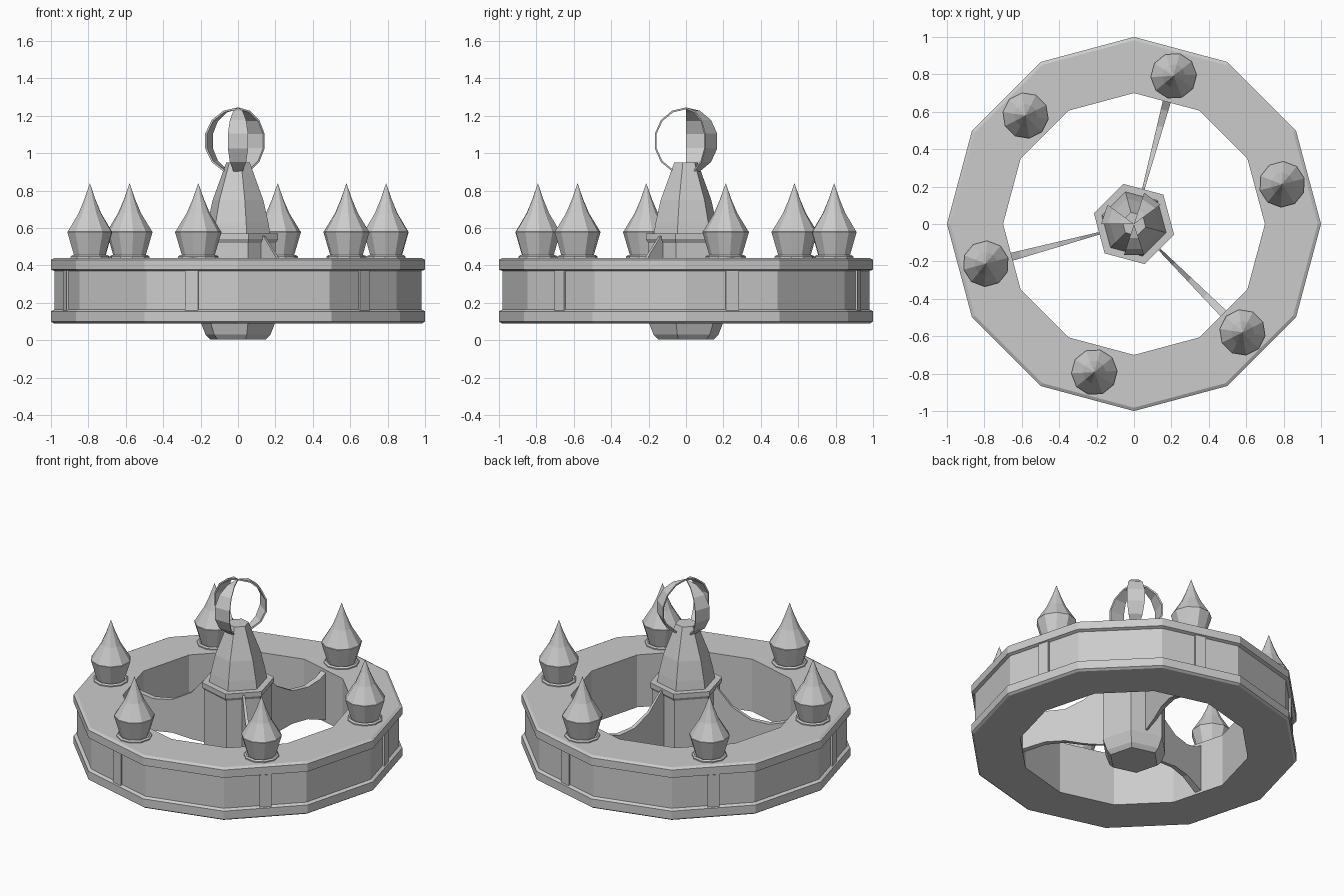
import bpy, bmesh
from math import sin, cos, radians
from mathutils import Matrix

if "Cube" in bpy.data.objects:
    bpy.data.objects.remove(bpy.data.objects["Cube"])


def finish(name, bm, mat=None):
    bmesh.ops.remove_doubles(bm, verts=bm.verts, dist=1e-5)
    bmesh.ops.recalc_face_normals(bm, faces=bm.faces)
    if mat:
        bm.transform(mat)
    me = bpy.data.meshes.new(name)
    bm.to_mesh(me)
    bm.free()
    ob = bpy.data.objects.new(name, me)
    bpy.context.collection.objects.link(ob)
    return ob


def lathe(name, profile, n, start=0, loop=False, mat=None):
    """Flat-sided revolve of (radius, z) points."""
    bm = bmesh.new()
    rings = []
    for r, z in profile:
        rings.append([bm.verts.new((r * cos(radians(start + 360 * i / n)),
                                    r * sin(radians(start + 360 * i / n)), z)) for i in range(n)])
    pairs = list(zip(rings, rings[1:]))
    if loop:
        pairs.append((rings[-1], rings[0]))
    for a, b in pairs:
        for i in range(n):
            j = (i + 1) % n
            bm.faces.new((a[i], a[j], b[j], b[i]))
    if not loop:
        for k in (0, -1):
            if profile[k][0] > 0.001:
                bm.faces.new(rings[k])
    return finish(name, bm, mat)


def polar(angle, r=0, z=0):
    return Matrix.Rotation(radians(angle), 4, 'Z') @ Matrix.Translation((r, 0, z))


# Twelve-sided rim with raised top and bottom bands
lathe("rim", [(0.70, 0.09), (0.985, 0.09), (1.0, 0.10), (1.0, 0.155), (0.98, 0.165),
              (0.98, 0.37), (1.0, 0.378), (1.0, 0.43), (0.982, 0.44), (0.70, 0.44)],
      12, loop=True)

# Hexagonal hub: bottom boss, collar, tapered neck
lathe("hub", [(0.155, 0.005), (0.18, 0.03), (0.208, 0.10), (0.208, 0.52), (0.222, 0.54),
              (0.222, 0.57), (0.178, 0.57), (0.168, 0.63), (0.14, 0.75), (0.065, 0.95)],
      6, start=45)

# Candle holders and rim straps, six of each
for k in range(6):
    a = 15 + 60 * k
    spot = polar(a, 0.82)
    lathe("candle_plate", [(0.108, 0.435), (0.108, 0.447), (0.098, 0.455), (0.085, 0.45)],
          10, mat=spot)
    lathe("candle_cup", [(0.085, 0.445), (0.125, 0.58), (0.118, 0.583)], 10, mat=spot)
    lathe("candle_flame", [(0.123, 0.58), (0.062, 0.68), (0.03, 0.755), (0.0, 0.84)],
          10, mat=spot)
    bm = bmesh.new()
    bmesh.ops.create_cube(bm, size=1, matrix=Matrix.Translation((0.945, 0, 0.265))
                          @ Matrix.Diagonal((0.026, 0.072, 0.216, 1)))
    finish("rim_strap", bm, polar(a))

# Three curved web arms, thin at the hub and thicker at the rim: (r, bottom z, top z)
ARM = [(0.17, 0.12, 0.56), (0.20, 0.12, 0.555), (0.30, 0.13, 0.44), (0.42, 0.155, 0.375),
       (0.54, 0.15, 0.365), (0.63, 0.12, 0.39), (0.69, 0.10, 0.43)]
for a in (75, 195, 315):
    bm = bmesh.new()
    sections = []
    for r, lo, hi in ARM:
        w = 0.006 + 0.016 * (r - 0.17) / 0.52
        sections.append([bm.verts.new(p) for p in
                         ((r, -w, lo), (r, w, lo), (r, w, hi), (r, -w, hi))])
    for s, t in zip(sections, sections[1:]):
        for i in range(4):
            j = (i + 1) % 4
            bm.faces.new((s[i], s[j], t[j], t[i]))
    bm.faces.new(sections[0])
    bm.faces.new(sections[-1])
    finish("arm", bm, polar(a))

# Open finial: three lune strips of a ten-sided globe
R, STEPS = 0.18, 7
for a in (270, 54, 162):
    bm = bmesh.new()
    rows = []
    for i in range(STEPS + 1):
        lat = radians(-90 + 180 * i / STEPS)
        rows.append([[bm.verts.new((rad * cos(lat) * cos(radians(s)),
                                    rad * cos(lat) * sin(radians(s)), rad * sin(lat)))
                      for s in (-18, 18)] for rad in (R, R - 0.01)])
    for (o1, i1), (o2, i2) in zip(rows, rows[1:]):
        bm.faces.new((o1[0], o1[1], o2[1], o2[0]))
        bm.faces.new((i1[0], i1[1], i2[1], i2[0]))
        for k in (0, 1):
            bm.faces.new((o1[k], o2[k], i2[k], i1[k]))
    finish("finial_strip", bm, Matrix.Translation((0, 0, 1.065)) @ polar(a))
